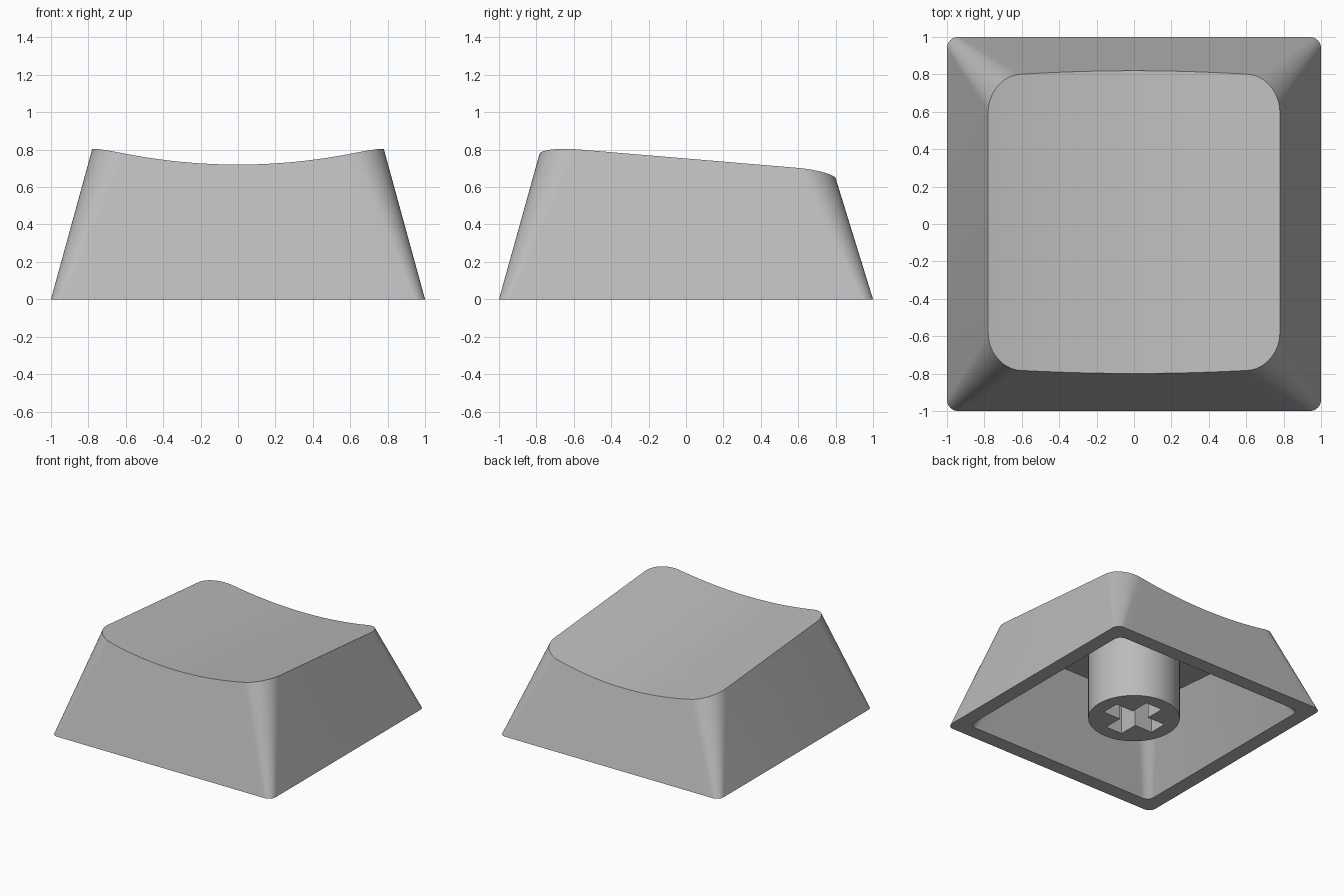
import bpy, bmesh, math
from mathutils import Vector

cube = bpy.data.objects.get("Cube")
if cube:
    bpy.data.objects.remove(cube, do_unlink=True)

SLOPE = -0.084   # the top falls towards the back
DISH = 0.164     # cylindrical scoop across x

grey = bpy.data.materials.new("light grey plastic")
grey.use_nodes = True
colour = (0.5, 0.5, 0.5, 1)
grey.diffuse_color = colour
grey.node_tree.nodes["Principled BSDF"].inputs["Base Color"].default_value = colour


def half_outline(hx, y_end, radius, side, arc=12, cuts=24):
    """Half a rounded rectangle, from +x to -x, on the side given by the sign."""
    cy = y_end - side * radius
    right = []
    for i in range(arc + 1):
        a = math.pi / 2 * i / arc
        right.append((hx - radius + radius * math.cos(a), cy + side * radius * math.sin(a)))
    x0 = hx - radius
    middle = [(x0 - 2 * x0 * i / cuts, y_end) for i in range(1, cuts)]
    return right + middle + [(-x, y) for x, y in reversed(right)]


def half_ring(bm, hx, y_end, radius, side, height):
    return [bm.verts.new((x, y, height(y))) for x, y in half_outline(hx, y_end, radius, side)]


def bridge(bm, a, b):
    """Quads between two closed rings of equal length."""
    n = len(a)
    for i in range(n):
        j = (i + 1) % n
        bm.faces.new((a[i], a[j], b[j], b[i]))


def cap(bm, back, front):
    """Strips running front to back across an outline."""
    for i in range(len(back) - 1):
        bm.faces.new((back[i], back[i + 1], front[i + 1], front[i]))


def outline(bm, hx, y_back, y_front, radius, height):
    back = half_ring(bm, hx, y_back, radius, 1, height)
    front = half_ring(bm, hx, y_front, radius, -1, height)
    return back, front, back + front[::-1]


def scoop(base, tip):
    """Slide a wall's upper point along its ruling onto the scooped top."""
    lo, hi = 0.0, 1.2
    for _ in range(40):
        t = (lo + hi) / 2
        p = base.lerp(tip, t)
        if p.z < 0.653 + SLOPE * p.y + DISH * p.x ** 2:
            lo = t
        else:
            hi = t
    return base + (tip - base) * lo


def finish(obj, angle):
    obj.data.materials.clear()
    obj.data.materials.append(grey)
    bpy.ops.object.select_all(action='DESELECT')
    obj.select_set(True)
    bpy.context.view_layer.objects.active = obj
    bpy.ops.object.shade_smooth_by_angle(angle=math.radians(angle))


# Hollow cap: tapered outer wall, scooped top, bottom rim and cavity
bm = bmesh.new()
_, _, base = outline(bm, 1.0, 1.0, -1.0, 0.06, lambda y: 0)
top_back, top_front, top = outline(bm, 0.78, 0.788, -0.772, 0.19, lambda y: 0.7525 + SLOPE * y)
for low, high in zip(base, top):
    high.co = scoop(low.co.copy(), high.co.copy())
_, _, rim = outline(bm, 0.88, 0.88, -0.88, 0.06, lambda y: 0)
ceil_back, ceil_front, ceiling = outline(bm, 0.62, 0.6, -0.57, 0.12, lambda y: 0.56 + SLOPE * y)
bridge(bm, base, top)
cap(bm, top_back, top_front)
bridge(bm, base, rim)
bridge(bm, rim, ceiling)
cap(bm, ceil_back, ceil_front)
bmesh.ops.recalc_face_normals(bm, faces=bm.faces)
mesh = bpy.data.meshes.new("keycap_shell")
bm.to_mesh(mesh)
bm.free()
shell = bpy.data.objects.new("keycap_shell", mesh)
bpy.context.collection.objects.link(shell)
finish(shell, 35)

# Round mounting stem with a cross-shaped socket
STEM_TOP, SOCKET = 0.6, 0.42
bpy.ops.mesh.primitive_cylinder_add(vertices=64, radius=0.345, depth=STEM_TOP,
                                    location=(0, 0, STEM_TOP / 2))
stem = bpy.context.object
stem.name = "mounting_stem"
cutters = []
for size in ((0.47, 0.15), (0.15, 0.47)):
    bpy.ops.mesh.primitive_cube_add(size=1, location=(0, 0, SOCKET / 2 - 0.1))
    cutter = bpy.context.object
    cutter.name = "socket_cutter"
    cutter.scale = (*size, SOCKET + 0.2)
    cutter.hide_render = True
    cutters.append(cutter)
bpy.context.view_layer.objects.active = stem
for cutter in cutters:
    mod = stem.modifiers.new("socket", 'BOOLEAN')
    mod.operation = 'DIFFERENCE'
    mod.solver = 'EXACT'
    mod.object = cutter
    bpy.ops.object.modifier_apply(modifier=mod.name)
for cutter in cutters:
    bpy.data.objects.remove(cutter, do_unlink=True)
finish(stem, 30)
